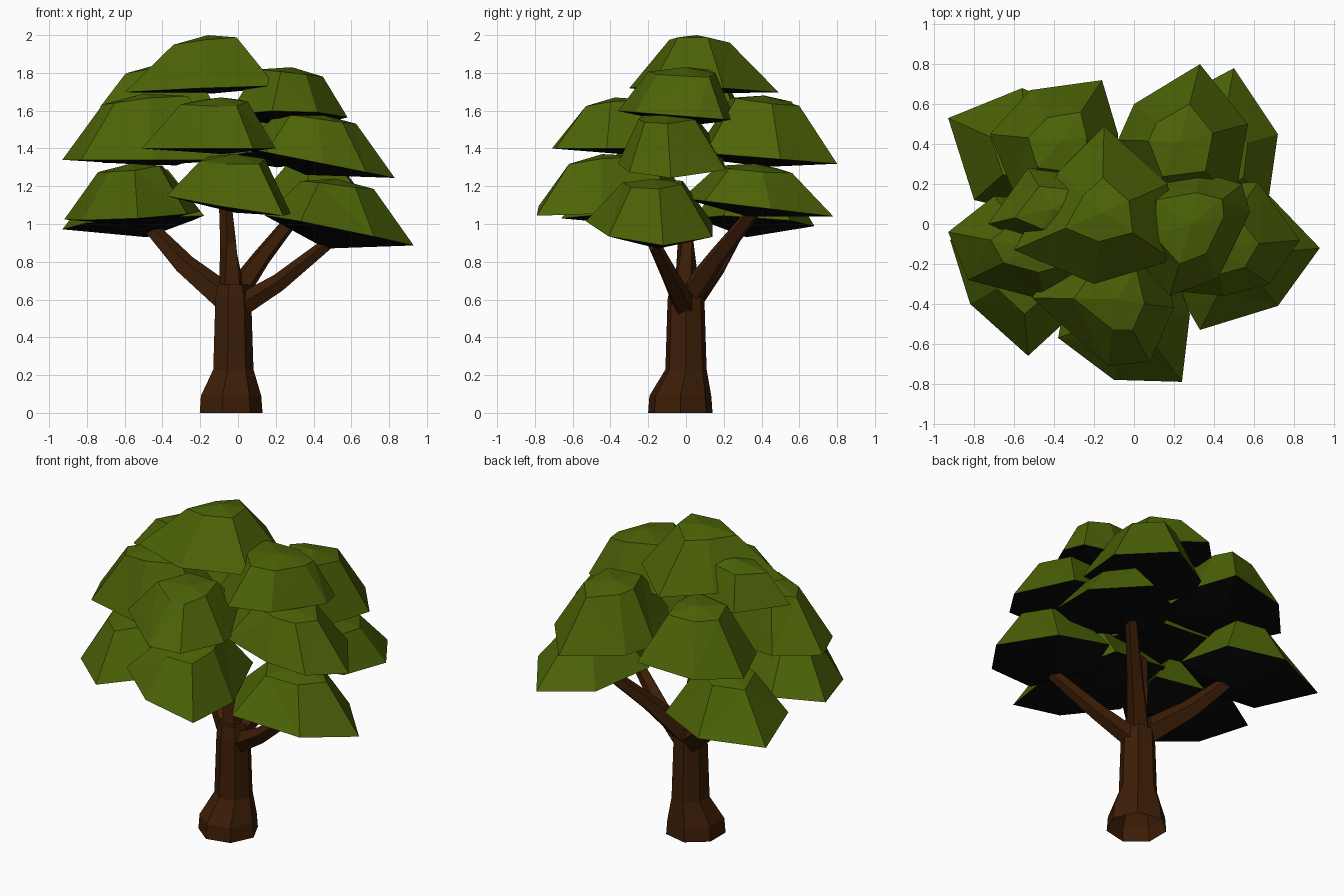
import bpy, bmesh, math, random
from mathutils import Vector

random.seed(4)
if "Cube" in bpy.data.objects:
    bpy.data.objects.remove(bpy.data.objects["Cube"], do_unlink=True)


def material(name, rgb):
    mat = bpy.data.materials.new(name)
    mat.use_nodes = True
    colour = (*rgb, 1)
    mat.diffuse_color = colour
    for node in mat.node_tree.nodes:
        if node.type == 'BSDF_PRINCIPLED':
            node.inputs["Base Color"].default_value = colour
            node.inputs["Roughness"].default_value = 0.9
    return mat


LEAF = material("leaf green", (0.072, 0.125, 0.002))
SHADE = material("leaf underside black", (0.003, 0.003, 0.003))
BARK = material("bark brown", (0.045, 0.0125, 0.002))


def finish(name, bm, materials):
    mesh = bpy.data.meshes.new(name)
    bm.to_mesh(mesh)
    bm.free()
    for mat in materials:
        mesh.materials.append(mat)
    obj = bpy.data.objects.new(name, mesh)
    bpy.context.collection.objects.link(obj)


def bridge(bm, lower, upper):
    count = len(lower)
    for i in range(count):
        j = (i + 1) % count
        bm.faces.new((lower[i], lower[j], upper[j], upper[i]))


def limb(name, path, radii, sides, upright=False):
    """Tapered faceted tube following a path, open at its foot."""
    bm = bmesh.new()
    points = [Vector(p) for p in path]
    last = None
    for i, point in enumerate(points):
        along = points[min(i + 1, len(points) - 1)] - points[max(i - 1, 0)]
        turn = (Vector((0, 0, 1)) if upright else along).to_track_quat('Z', 'Y')
        ring = []
        for k in range(sides):
            a = math.tau * (k + 0.5) / sides
            offset = Vector((math.cos(a), math.sin(a), 0)) * radii[i]
            ring.append(bm.verts.new(point + turn @ offset))
        if last:
            bridge(bm, last, ring)
        last = ring
    bm.faces.new(last)
    finish(name, bm, [BARK])


def clump(name, rim_z, top_z, outline, tilt=(0, 0), sag=0.05, shoulder=0.48):
    """Faceted leaf dome on an irregular, tilted outline, with a dark underside."""
    bm = bmesh.new()
    count = len(outline)
    cx = sum(p[0] for p in outline) / count
    cy = sum(p[1] for p in outline) / count
    reach = math.hypot(cx, cy)
    rim, crown = [], []
    for x, y in outline:
        z = rim_z + tilt[0] * (x - cx) + tilt[1] * (y - cy)
        rim.append(bm.verts.new((x, y, z)))
        s = shoulder * random.uniform(0.93, 1.07)
        px, py = cx + (x - cx) * s, cy + (y - cy) * s
        slope = 0.18 * (math.hypot(px, py) - reach)
        crown.append(bm.verts.new((px, py, top_z - max(0.012, 0.02 + slope))))
    bridge(bm, rim, crown)
    peak = bm.verts.new((cx, cy, top_z))
    base = bm.verts.new((cx * 0.9, cy * 0.9, rim_z - sag))
    for i in range(count):
        j = (i + 1) % count
        bm.faces.new((crown[i], crown[j], peak))
        under = bm.faces.new((rim[j], rim[i], base))
        under.material_index = 1
    bmesh.ops.triangulate(bm, faces=[f for f in bm.faces if len(f.verts) > 3])
    finish(name, bm, [LEAF, SHADE])


# Trunk with flared foot
limb("trunk",
     [(-0.045, -0.03, 0), (-0.045, -0.03, 0.09), (-0.03, 0, 0.23),
      (-0.03, 0, 0.6), (-0.03, 0, 0.68)],
     [0.175, 0.168, 0.112, 0.1, 0.085], 7, upright=True)

# Branches spreading into the crown
limb("left_front_branch", [(-0.01, 0, 0.55), (0.22, -0.07, 0.69), (0.47, -0.17, 0.89)],
     [0.065, 0.05, 0.035], 5)
limb("right_back_branch", [(-0.06, 0.02, 0.6), (-0.28, 0.16, 0.78), (-0.5, 0.31, 1.02)],
     [0.08, 0.06, 0.035], 5)
limb("left_back_branch", [(-0.02, 0.02, 0.62), (0.13, 0.17, 0.83), (0.33, 0.37, 1.08)],
     [0.07, 0.05, 0.035], 5)
limb("middle_branch", [(-0.03, 0, 0.62), (-0.05, 0, 0.9), (-0.07, -0.02, 1.12)],
     [0.075, 0.045, 0.035], 5)

# Top leaf clumps
clump("crown_top", 1.71, 2.0,
      [(-0.6, -0.13), (-0.2, -0.3), (0.2, -0.18), (0.17, 0.2), (-0.15, 0.49), (-0.38, 0.26)],
      tilt=(0.04, -0.03), sag=0.02, shoulder=0.43)
clump("crown_top_right", 1.62, 1.85,
      [(-0.73, 0), (-0.5, -0.1), (-0.12, -0.05), (-0.15, 0.25), (-0.53, 0.28)], shoulder=0.55)
clump("crown_top_left", 1.57, 1.83,
      [(-0.05, -0.1), (0.18, -0.36), (0.42, -0.27), (0.58, 0.06), (0.54, 0.2), (0.33, 0.26),
       (0, 0.2)], tilt=(0, -0.08), shoulder=0.58)

# Middle leaf clumps
clump("middle_right", 1.34, 1.69,
      [(-0.93, -0.04), (-0.83, -0.28), (-0.45, -0.38), (-0.02, -0.25), (-0.08, 0.08), (-0.7, 0.14)],
      sag=0.03)
clump("middle_front", 1.4, 1.67,
      [(-0.51, -0.37), (-0.13, -0.71), (0.08, -0.69), (0.2, -0.42), (0.12, -0.05), (-0.3, -0.02)],
      sag=0.03)
clump("middle_left", 1.33, 1.59,
      [(0.02, -0.15), (0.15, -0.33), (0.45, -0.36), (0.68, -0.3), (0.83, -0.08), (0.62, 0.21),
       (0.05, 0.18)], tilt=(-0.2, 0), sag=0.07, shoulder=0.52)
clump("middle_back_left", 1.35, 1.68,
      [(0.33, 0.8), (0, 0.6), (-0.08, 0.42), (0.05, 0.05), (0.5, 0.1), (0.57, 0.5)],
      tilt=(0, -0.08))
clump("middle_back_right", 1.36, 1.68,
      [(-0.16, 0.72), (-0.52, 0.67), (-0.72, 0.45), (-0.6, 0.15), (-0.1, 0.05), (-0.08, 0.45)],
      tilt=(0.1, 0))

# Lower leaf clumps
clump("lower_left", 0.97, 1.24,
      [(0.93, -0.12), (0.68, 0.14), (0.3, 0.14), (0.14, -0.2), (0.33, -0.53), (0.72, -0.41)],
      tilt=(-0.2, -0.02), sag=0.1)
clump("lower_front", 1.1, 1.37,
      [(-0.38, -0.57), (-0.1, -0.78), (0.24, -0.79), (0.28, -0.45), (0.12, -0.02), (-0.28, -0.05)],
      tilt=(-0.15, 0.05), sag=0.04, shoulder=0.53)
clump("lower_right", 1.04, 1.32,
      [(-0.92, -0.08), (-0.82, -0.4), (-0.53, -0.66), (-0.27, -0.42), (-0.2, -0.05), (-0.65, 0.08)],
      tilt=(0.06, 0.03))
clump("lower_back_right", 1.01, 1.3,
      [(-0.93, 0.53), (-0.56, 0.68), (-0.24, 0.55), (-0.18, 0.2), (-0.5, 0.05), (-0.8, 0.12)],
      tilt=(0.07, -0.06), sag=0.08)
clump("lower_back_left", 1.09, 1.32,
      [(0.5, 0.78), (0.2, 0.62), (0.08, 0.25), (0.35, -0.02), (0.67, 0.1), (0.72, 0.45)],
      tilt=(0, -0.12))
